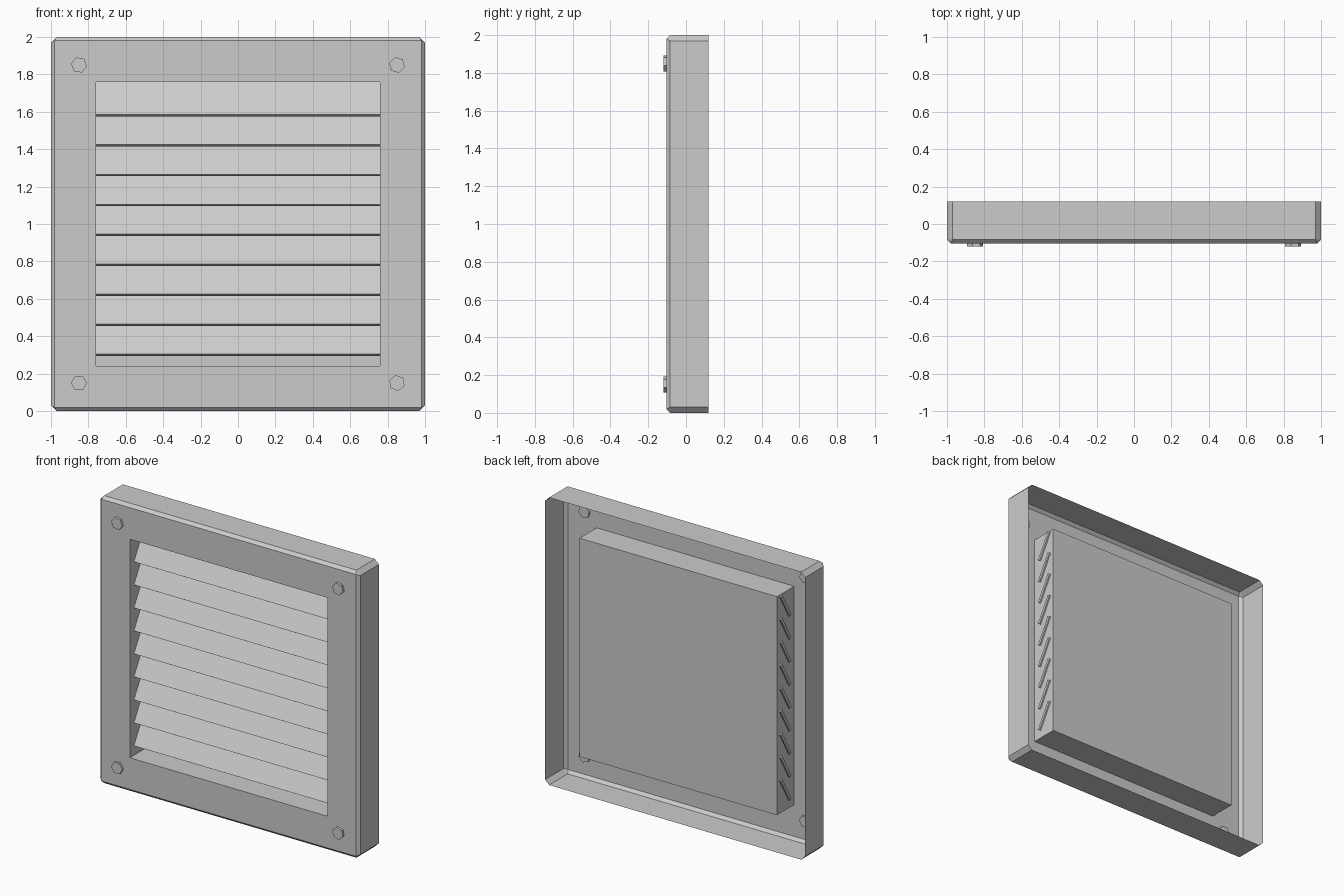
import bpy, bmesh
from math import cos, sin, pi, radians
from mathutils import Matrix

if "Cube" in bpy.data.objects:
    bpy.data.objects.remove(bpy.data.objects["Cube"])


def make_object(name, bm):
    bmesh.ops.recalc_face_normals(bm, faces=bm.faces)
    mesh = bpy.data.meshes.new(name)
    bm.to_mesh(mesh)
    bm.free()
    obj = bpy.data.objects.new(name, mesh)
    bpy.context.collection.objects.link(obj)
    return obj


def loop(bm, half, y, cut=0.0):
    # Square loop about (0, y, 1) with two points per corner
    pts = []
    for i in range(4):
        a = i * pi / 2
        for u, v in ((half, half - cut), (half - cut, half)):
            pts.append(bm.verts.new((u * cos(a) - v * sin(a), y,
                                     1 + u * sin(a) + v * cos(a))))
    return pts


def loft(name, loops, cap=False):
    bm = bmesh.new()
    rings = [loop(bm, *args) for args in loops]
    for a, b in zip(rings, rings[1:]):
        for i in range(8):
            j = (i + 1) % 8
            bm.faces.new((a[i], a[j], b[j], b[i]))
    if cap:
        bm.faces.new(rings[-1])
    bmesh.ops.remove_doubles(bm, verts=bm.verts, dist=1e-5)
    return make_object(name, bm)


OPENING = 0.76
PLATE_Y = -0.104

# Thin shell frame, open at the back, with chamfered edges and a square opening
loft("vent_frame", [(1.0, 0.12, 0.03), (1.0, PLATE_Y + 0.02, 0.03),
                    (0.98, PLATE_Y), (OPENING, PLATE_Y)])

# Recessed box behind the opening
loft("recess_box", [(OPENING, PLATE_Y), (OPENING, 0.085)], cap=True)

# Nine tilted slats, lower edge forward, ends just through the box sides
for i in range(9):
    bm = bmesh.new()
    bmesh.ops.create_cube(bm, size=1.0, matrix=(
        Matrix.Translation((0, 0, 0.387 + 0.16 * i))
        @ Matrix.Rotation(radians(-30), 4, 'X')
        @ Matrix.Diagonal((2 * OPENING + 0.02, 0.02, 0.2, 1))))
    make_object(f"slat_{i + 1}", bm)

# Hexagonal corner bolts, each turned a little differently
for x, z, turn in ((-0.85, 0.15, 0), (0.85, 0.15, 20),
                   (-0.85, 1.85, 10), (0.85, 1.85, 15)):
    bm = bmesh.new()
    bmesh.ops.create_cone(bm, cap_ends=True, segments=6, radius1=0.043,
                          radius2=0.043, depth=0.03, matrix=(
        Matrix.Translation((x, -0.105, z))
        @ Matrix.Rotation(radians(turn), 4, 'Y')
        @ Matrix.Rotation(pi / 2, 4, 'X')
        @ Matrix.Rotation(pi / 2, 4, 'Z')))
    make_object("bolt", bm)
